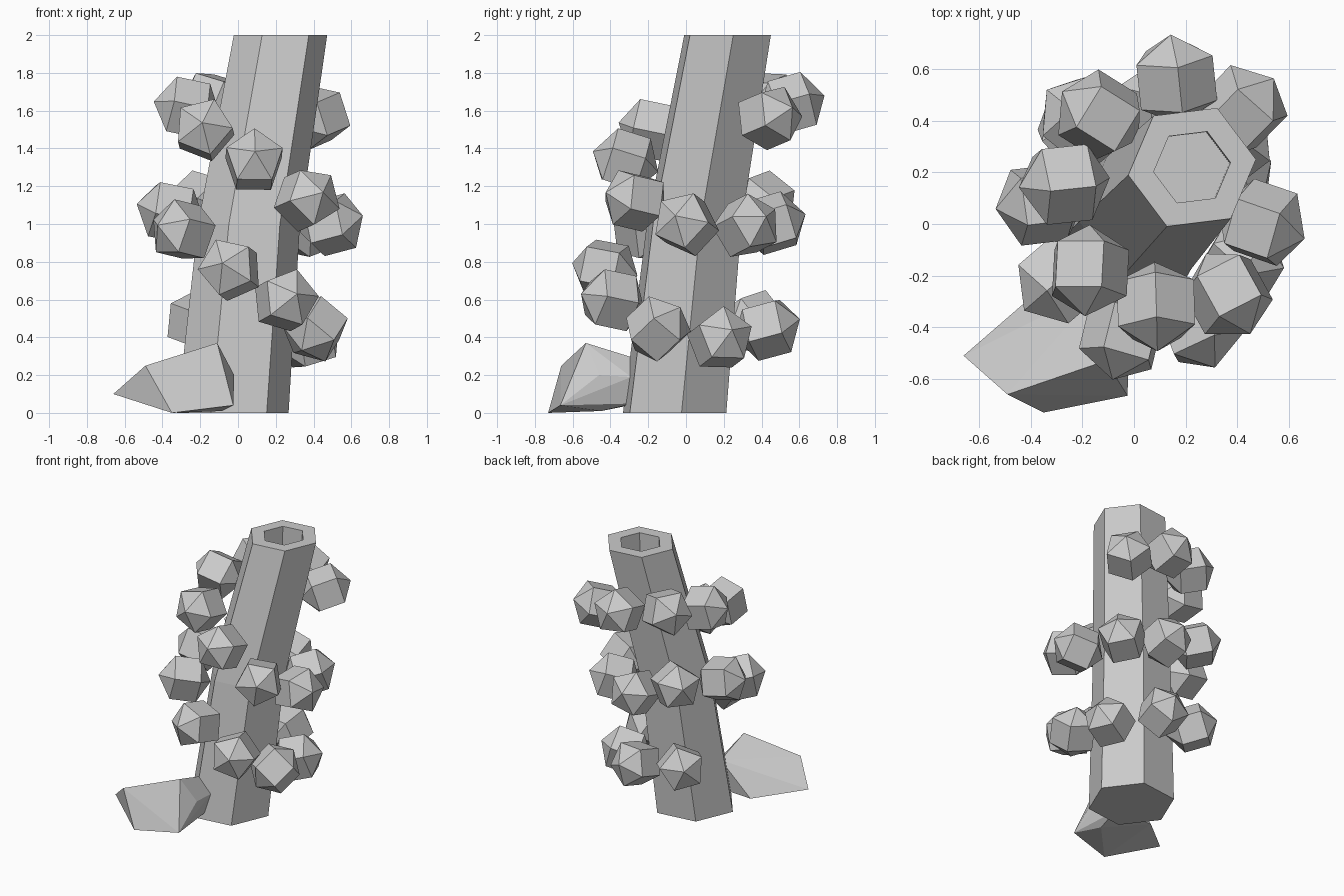
import bpy, bmesh, math, random
from mathutils import Vector, Matrix

if "Cube" in bpy.data.objects:
    bpy.data.objects.remove(bpy.data.objects["Cube"])

random.seed(4)
grey = bpy.data.materials.new("stone_grey")
grey.diffuse_color = (0.6, 0.6, 0.6, 1)
grey.use_nodes = True
grey.node_tree.nodes["Principled BSDF"].inputs["Base Color"].default_value = grey.diffuse_color


def finish(bm, name):
    bmesh.ops.recalc_face_normals(bm, faces=bm.faces)
    me = bpy.data.meshes.new(name)
    bm.to_mesh(me)
    bm.free()
    me.materials.append(grey)
    ob = bpy.data.objects.new(name, me)
    bpy.context.collection.objects.link(ob)
    return ob


# Leaning six-sided trunk with a bend halfway and a hollow in the top
sections = [(-0.027, -0.06, 0, 0.297), (0.058, 0.043, 1.0, 0.272),
            (0.225, 0.22, 2.0, 0.249), (0.225, 0.22, 2.0, 0.15),
            (0.221, 0.218, 1.78, 0.15)]
bm = bmesh.new()
rings = []
for cx, cy, z, r in sections:
    rings.append([bm.verts.new((cx + r * math.cos(math.radians(7 + 60 * i)),
                                cy + r * math.sin(math.radians(7 + 60 * i)), z))
                  for i in range(6)])
for a, b in zip(rings, rings[1:]):
    for i in range(6):
        j = (i + 1) % 6
        bm.faces.new((a[i], a[j], b[j], b[i]))
bm.faces.new(rings[0])
bm.faces.new(rings[-1])
finish(bm, "trunk")

# Five-sided faceted lumps winding up around the trunk, bottom to top
spiral = [(-0.21, 0.36, 0.48), (0.11, 0.43, 0.45), (0.37, 0.18, 0.39),
          (0.41, -0.15, 0.445), (0.25, -0.39, 0.595), (-0.04, -0.43, 0.76),
          (-0.29, -0.22, 0.96), (-0.36, 0.08, 1.07), (-0.2, 0.41, 1.11),
          (0.1, 0.46, 1.0), (0.37, 0.32, 0.985), (0.495, 0.0, 1.0),
          (0.365, -0.27, 1.13), (0.085, -0.32, 1.33), (-0.18, -0.18, 1.5),
          (-0.27, 0.16, 1.61), (-0.13, 0.42, 1.65), (0.16, 0.56, 1.63),
          (0.42, 0.44, 1.565)]
# Lumps whose tilt is plainly visible: pole direction, corner direction
tilts = {3: ((0.4, 0.66, 0.63), (-0.51, 0.73, -0.45)),
         13: ((0.03, -0.95, 0.3), (0, 0.3, 0.95)),
         14: ((-0.05, -0.97, 0.2), (0.24, -0.2, -0.95))}
for n, p in enumerate(spiral):
    bm = bmesh.new()
    p = Vector(p)
    if n in tilts:
        pole, corner = (Vector(v).normalized() for v in tilts[n])
        side = corner.cross(pole).normalized()
        turn = Matrix((side, pole.cross(side), pole)).transposed().to_4x4()
    else:
        out = Vector((p.x - 0.12 * p.z, p.y - 0.13 * p.z, 0.1))
        turn = (out.to_track_quat('Z', 'Y').to_matrix().to_4x4()
                @ Matrix.Rotation(random.uniform(0, 6.28), 4, 'Z'))
    bmesh.ops.create_uvsphere(bm, u_segments=5, v_segments=3, radius=0.181,
                              matrix=Matrix.Translation(p) @ turn)
    finish(bm, f"leaf_lump_{n + 1}")

# Angular rock at the foot
rock = [(-0.66, -0.51, 0.10), (-0.49, -0.66, 0.25), (-0.35, -0.73, 0.0),
        (-0.025, -0.665, 0.04), (-0.11, -0.53, 0.37), (-0.02, -0.46, 0.2),
        (-0.36, -0.25, 0.05), (-0.12, -0.24, 0.28), (-0.02, -0.29, 0.19),
        (-0.06, -0.27, 0.05), (-0.085, -0.45, 0.01)]
bm = bmesh.new()
for p in rock:
    bm.verts.new(p)
bmesh.ops.convex_hull(bm, input=bm.verts)
finish(bm, "rock")
